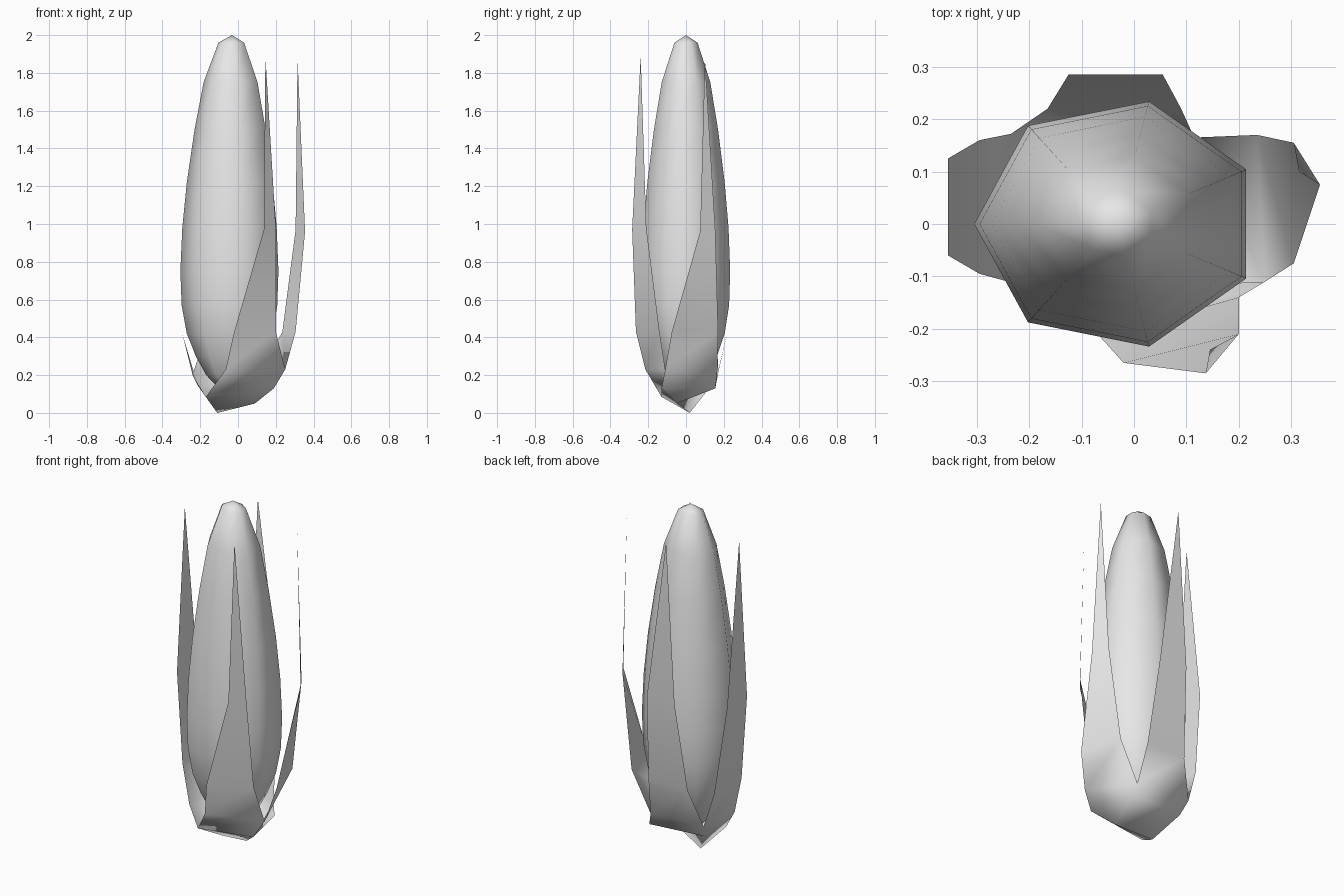
import bpy
import bmesh
import math

cube = bpy.data.objects.get("Cube")
if cube:
    bpy.data.objects.remove(cube, do_unlink=True)

grey = bpy.data.materials.new("plain grey")
grey.use_nodes = True
grey.diffuse_color = (0.8, 0.8, 0.8, 1)
grey.node_tree.nodes["Principled BSDF"].inputs["Base Color"].default_value = (0.8, 0.8, 0.8, 1)


def finish(bm, name):
    """Weld the mesh, shade it smooth and add it to the scene."""
    bmesh.ops.remove_doubles(bm, verts=bm.verts, dist=0.0005)
    for face in bm.faces:
        face.smooth = True
    mesh = bpy.data.meshes.new(name)
    bm.to_mesh(mesh)
    bm.free()
    mesh.materials.append(grey)
    obj = bpy.data.objects.new(name, mesh)
    bpy.context.collection.objects.link(obj)
    return obj


def add_face(bm, points):
    bm.faces.new([bm.verts.new(p) for p in points])


# Cob: seven-sided spindle, slightly wider in x than in y
SIDES = 7
CENTRE = -0.032
PROFILE = [(0.1, 0.13), (0.2, 0.2), (0.28, 0.3), (0.35, 0.42),
           (0.39, 0.57), (0.4, 0.75), (0.385, 0.98), (0.35, 1.22),
           (0.29, 1.5), (0.22, 1.75), (0.105, 1.96)]
bm = bmesh.new()
rings = []
for radius, z in PROFILE:
    ring = []
    for i in range(SIDES):
        a = math.pi + math.tau * i / SIDES
        ring.append(bm.verts.new((CENTRE + 0.683 * radius * math.cos(a),
                                  0.6 * radius * math.sin(a), z)))
    rings.append(ring)
bottom = bm.verts.new((CENTRE, 0, 0.1))
top = bm.verts.new((CENTRE, 0, 2))
for i in range(SIDES):
    j = (i + 1) % SIDES
    for low, high in zip(rings, rings[1:]):
        bm.faces.new((low[i], low[j], high[j], high[i]))
    bm.faces.new((bottom, rings[0][j], rings[0][i]))
    bm.faces.new((top, rings[-1][i], rings[-1][j]))
finish(bm, "cob")

# Husk: low corners of the cup, in order around it
front_left = (-0.17, -0.13, 0.085)
front_right = (0.19, -0.13, 0.13)
back_right = (0.13, 0.155, 0.13)
back_left = (-0.21, 0.13, 0.14)
# Notches where neighbouring leaves part
notch_right = (0.25, -0.11, 0.23)
notch_back = (0.115, 0.165, 0.2)
notch_side = (-0.235, 0.172, 0.22)

# Each leaf: left edge and right edge from the bottom up, then the tip
LEAVES = [
    ([front_left, (-0.065, -0.215, 0.23), (-0.02, -0.265, 0.43), (0.137, -0.285, 0.97)],
     [front_right, notch_right, (0.2, -0.14, 0.43), (0.2, -0.21, 0.98)],
     (0.145, -0.24, 1.89)),
    ([front_right, notch_right, (0.305, -0.075, 0.43), (0.355, 0.075, 0.96)],
     [back_right, notch_back, (0.235, 0.17, 0.43), (0.305, 0.155, 0.97)],
     (0.315, 0.1, 1.88)),
    ([back_right, notch_back, (0.09, 0.22, 0.43), (0.055, 0.285, 0.95)],
     [back_left, notch_side, (-0.165, 0.22, 0.43), (-0.125, 0.285, 0.95)],
     (-0.07, 0.285, 1.89)),
    ([back_left, notch_side, (-0.295, 0.16, 0.42), (-0.355, 0.125, 0.93)],
     [front_left, (-0.24, -0.11, 0.2), (-0.295, -0.095, 0.42), (-0.355, -0.06, 0.93)],
     (-0.355, 0.013, 1.87)),
]
bm = bmesh.new()
for left, right, tip in LEAVES:
    for k in range(len(left) - 1):
        add_face(bm, (left[k], right[k], right[k + 1], left[k + 1]))
    add_face(bm, (left[-1], right[-1], tip))

# Slanted base closing the cup
heel = (-0.11, 0.02, 0)
toe = (0.09, -0.05, 0.05)
add_face(bm, (front_right, front_left, heel, toe))
add_face(bm, (back_right, front_right, toe))
add_face(bm, (back_left, back_right, toe, heel))
add_face(bm, (front_left, back_left, heel))
finish(bm, "husk_leaves")
